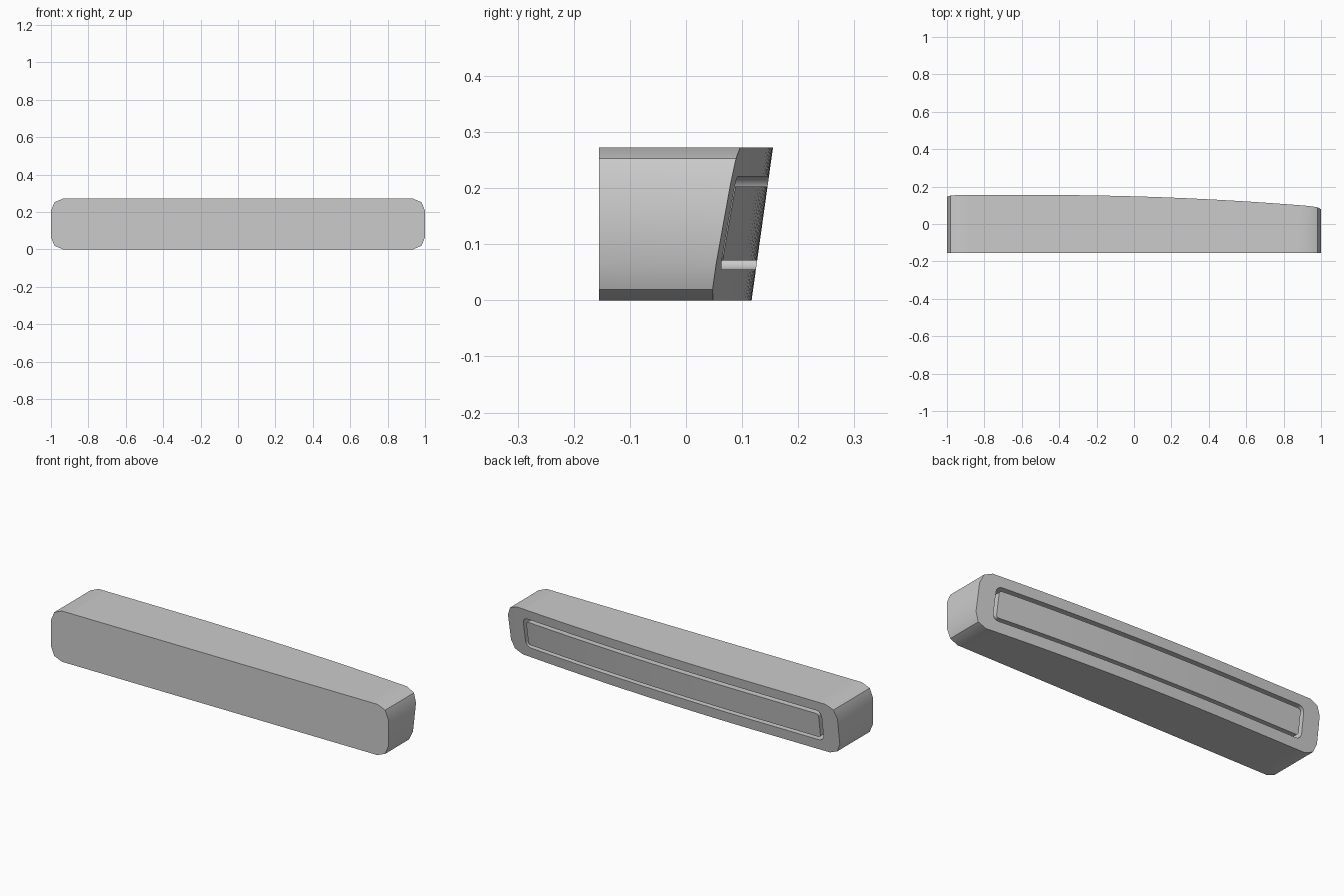
import bpy
import bmesh
from math import cos, sin, pi, radians

cube = bpy.data.objects.get("Cube")
if cube:
    bpy.data.objects.remove(cube, do_unlink=True)

HEIGHT = 0.272
FRONT = -0.155

grey = bpy.data.materials.new("plain grey")
grey.use_nodes = True
grey.diffuse_color = (0.6, 0.6, 0.6, 1)
grey.node_tree.nodes["Principled BSDF"].inputs["Base Color"].default_value = grey.diffuse_color


def rounded_rect(half_x, z0, z1, radius, segments):
    """Counter-clockwise outline in x and z."""
    corners = [(1, z1 - radius), (-1, z1 - radius), (-1, z0 + radius), (1, z0 + radius)]
    points = []
    for i, (side, cz) in enumerate(corners):
        for k in range(segments + 1):
            a = (i + k / segments) * pi / 2
            points.append((side * (half_x - radius) + radius * cos(a), cz + radius * sin(a)))
    return points


def back_y(x, z):
    """Back surface: leans outward at the top and sweeps forward towards +x."""
    sweep = max(0, (x + 0.5) / 1.5) ** 2
    return 0.155 - 0.064 * sweep - (0.14 + 0.04 * sweep) * (HEIGHT - z)


def make_object(name, bm):
    bmesh.ops.recalc_face_normals(bm, faces=bm.faces[:])
    mesh = bpy.data.meshes.new(name)
    bm.to_mesh(mesh)
    bm.free()
    mesh.materials.append(grey)
    obj = bpy.data.objects.new(name, mesh)
    bpy.context.collection.objects.link(obj)
    return obj


def loop(bm, points, y):
    return [bm.verts.new((x, y, z)) for x, z in points]


def bridge(bm, a, b):
    n = len(a)
    for i in range(n):
        j = (i + 1) % n
        bm.faces.new((a[i], a[j], b[j], b[i]))


# Housing: rounded bar, sliced along its length and shaped at the back
bm = bmesh.new()
outline = rounded_rect(1, 0, HEIGHT, 0.065, 2)
front = loop(bm, outline, FRONT)
back = loop(bm, outline, 0.2)
bm.faces.new(front)
bm.faces.new(back)
bridge(bm, front, back)
cuts = sorted({round(x, 4) for x, z in outline if abs(x) < 0.99})
cuts += [-0.88 + 0.08 * i for i in range(23)]
for x in cuts:
    bmesh.ops.bisect_plane(bm, geom=bm.verts[:] + bm.edges[:] + bm.faces[:],
                           plane_co=(x, 0, 0), plane_no=(1, 0, 0), dist=0.0005)
for v in bm.verts:
    if v.co.y > 0:
        v.co.y = back_y(v.co.x, v.co.z)
housing = make_object("housing", bm)

# Groove cutter: a narrow ring that leaves a flush panel in the middle
bm = bmesh.new()
outer = rounded_rect(0.905, 0.055, 0.221, 0.03, 4)
inner = rounded_rect(0.887, 0.071, 0.203, 0.014, 4)
rings = [loop(bm, outer, 0.0), loop(bm, outer, 0.3), loop(bm, inner, 0.3), loop(bm, inner, 0.0)]
for i in range(4):
    bridge(bm, rings[i], rings[(i + 1) % 4])
cutter = make_object("groove_cutter", bm)
cutter.hide_render = True

groove = housing.modifiers.new("groove", 'BOOLEAN')
groove.operation = 'DIFFERENCE'
groove.solver = 'EXACT'
groove.object = cutter

bpy.ops.object.select_all(action='DESELECT')
bpy.context.view_layer.objects.active = housing
housing.select_set(True)
bpy.ops.object.modifier_apply(modifier=groove.name)
bpy.data.objects.remove(cutter, do_unlink=True)
bpy.ops.object.shade_smooth_by_angle(angle=radians(30))
